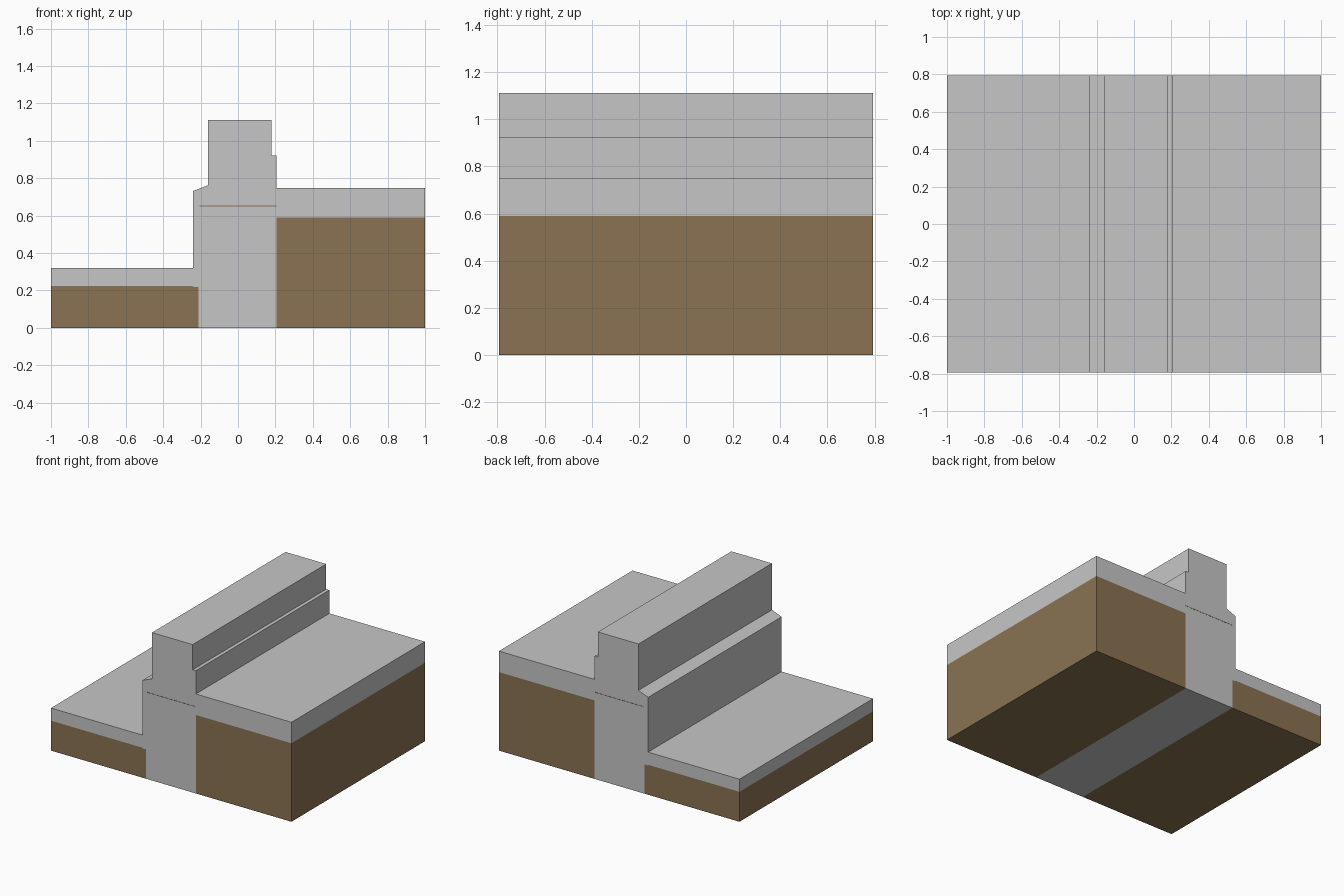
import bpy, bmesh

if "Cube" in bpy.data.objects:
    bpy.data.objects.remove(bpy.data.objects["Cube"])

HALF = 0.793  # half length of the wall section along y


def material(name, rgb):
    m = bpy.data.materials.new(name)
    m.diffuse_color = (*rgb, 1.0)
    m.use_nodes = True
    m.node_tree.nodes["Principled BSDF"].inputs["Base Color"].default_value = m.diffuse_color
    return m


concrete = material("concrete grey", (0.565, 0.565, 0.565))
soil = material("soil brown", (0.254, 0.171, 0.086))


def extrude_profile(name, points, mat, half=HALF):
    """Extrude an x/z outline along y."""
    bm = bmesh.new()
    face = bm.faces.new([bm.verts.new((x, -half, z)) for x, z in points])
    ext = bmesh.ops.extrude_face_region(bm, geom=[face])
    verts = [g for g in ext["geom"] if isinstance(g, bmesh.types.BMVert)]
    bmesh.ops.translate(bm, verts=verts, vec=(0, 2 * half, 0))
    bmesh.ops.recalc_face_normals(bm, faces=bm.faces)
    mesh = bpy.data.meshes.new(name)
    bm.to_mesh(mesh)
    bm.free()
    mesh.materials.append(mat)
    obj = bpy.data.objects.new(name, mesh)
    bpy.context.collection.objects.link(obj)
    return obj


# Wall with ledge, kerb step and the paving slabs on both sides
extrude_profile("wall_and_paving", [
    (-0.21, 0.0), (0.205, 0.0), (0.205, 0.59), (1.0, 0.59), (1.0, 0.748),
    (0.205, 0.748), (0.205, 0.923), (0.178, 0.923), (0.178, 1.112),
    (-0.16, 1.112), (-0.16, 0.763), (-0.24, 0.732), (-0.24, 0.32),
    (-1.0, 0.32), (-1.0, 0.225), (-0.24, 0.225), (-0.24, 0.22),
    (-0.21, 0.22)], concrete)

# Earth fill under the low and the high paving
extrude_profile("low_earth", [
    (-1.0, 0.0), (-0.21, 0.0), (-0.21, 0.22), (-0.24, 0.22),
    (-0.24, 0.225), (-1.0, 0.225)], soil)
extrude_profile("high_earth", [
    (0.205, 0.0), (1.0, 0.0), (1.0, 0.59), (0.205, 0.59)], soil)

# Thin bedding seam visible on the cut ends of the wall
extrude_profile("bedding_seam", [
    (-0.207, 0.649), (0.205, 0.649), (0.205, 0.654), (-0.207, 0.654)],
    soil, HALF + 0.001)
